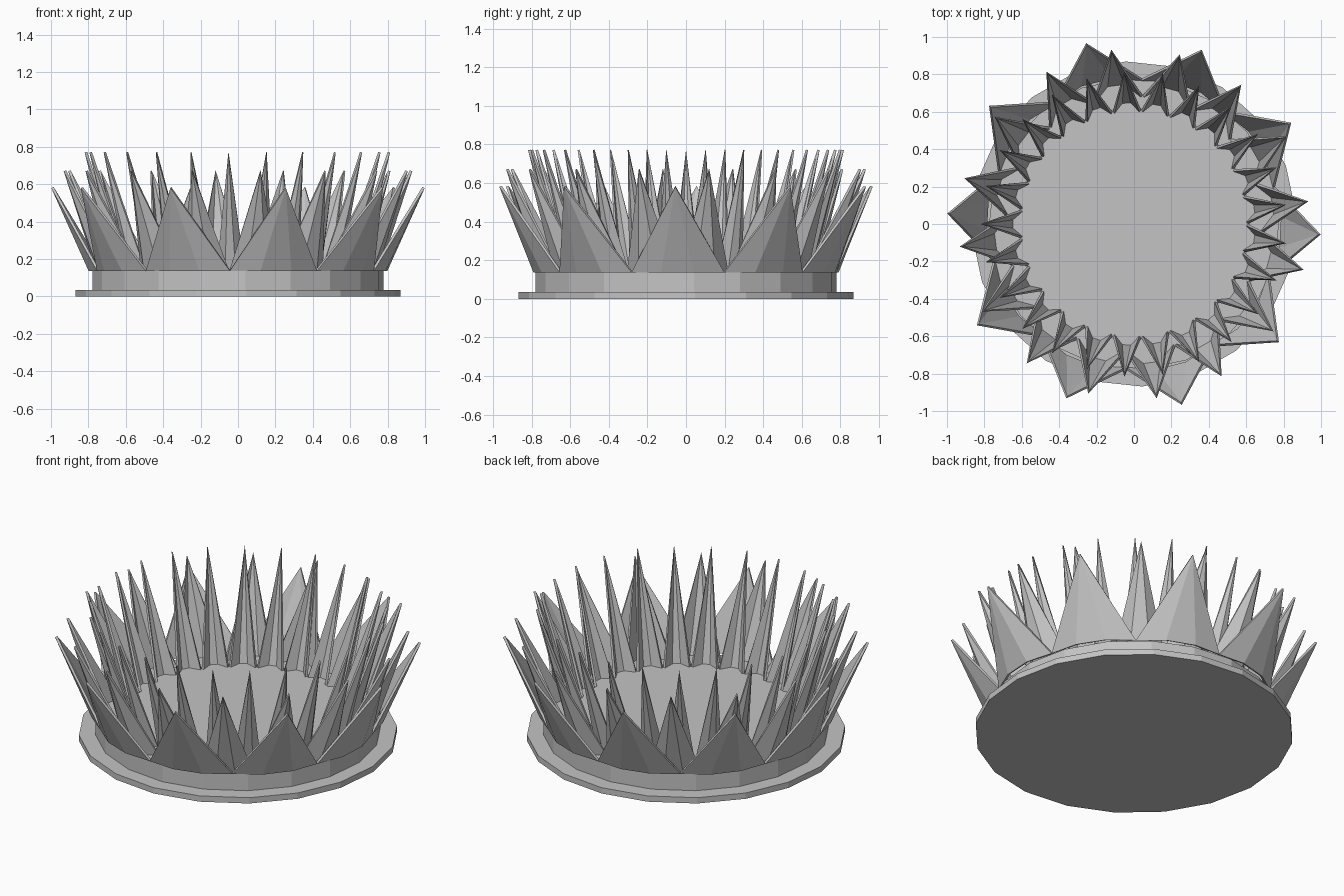
import bpy
import bmesh
from math import sin, cos, radians, tau

cube = bpy.data.objects.get("Cube")
if cube:
    bpy.data.objects.remove(cube, do_unlink=True)

stone = bpy.data.materials.new("grey stone")
stone.use_nodes = True
colour = (0.55, 0.55, 0.55, 1)
stone.diffuse_color = colour
stone.node_tree.nodes["Principled BSDF"].inputs["Base Color"].default_value = colour


def polar(radius, angle, z):
    return (radius * cos(angle), radius * sin(angle), z)


def finish(name, bm):
    mesh = bpy.data.meshes.new(name)
    bm.to_mesh(mesh)
    bm.free()
    mesh.materials.append(stone)
    obj = bpy.data.objects.new(name, mesh)
    bpy.context.collection.objects.link(obj)
    return obj


def disc(name, radius, bottom, top, sides=20, turn=radians(3)):
    """Flat-sided round slab."""
    bm = bmesh.new()
    ring = [bm.verts.new(polar(radius, turn + tau * i / sides, bottom)) for i in range(sides)]
    base = bm.faces.new(ring)
    grown = bmesh.ops.extrude_face_region(bm, geom=[base], use_keep_orig=True)
    for v in grown["geom"]:
        if isinstance(v, bmesh.types.BMVert):
            v.co.z = top
    bmesh.ops.recalc_face_normals(bm, faces=bm.faces)
    return finish(name, bm)


def petal_ring(name, count, turn, corner, belly, base_z, tip_radius, tip_z):
    """Ring of pointed petals, each folded into three facets bulging outwards."""
    bm = bmesh.new()
    step = tau / count
    for i in range(count):
        middle = radians(turn) + i * step
        tip = bm.verts.new(polar(tip_radius, middle, tip_z))
        foot = [bm.verts.new(polar(r, middle + f * step, base_z))
                for f, r in ((-0.5, corner), (-0.17, belly), (0.17, belly), (0.5, corner))]
        for a, b in zip(foot, foot[1:]):
            bm.faces.new((a, b, tip))
    obj = finish(name, bm)
    # Thin wall growing inwards from the outer surface
    wall = obj.modifiers.new("wall", "SOLIDIFY")
    wall.thickness = 0.014
    wall.offset = -1
    return obj


# Stepped base
disc("foot_plate", 0.87, 0, 0.035)
disc("plinth", 0.78, 0.035, 0.137)

# Three rings of petals, from the low outer one to the tall inner one
petal_ring("outer_petals", 10, -3.2, 0.78, 0.80, 0.137, 1.0, 0.58)
petal_ring("middle_petals", 16, 7.4, 0.69, 0.76, 0.135, 0.94, 0.67)
petal_ring("inner_petals", 25, 180, 0.61, 0.66, 0.133, 0.82, 0.77)
